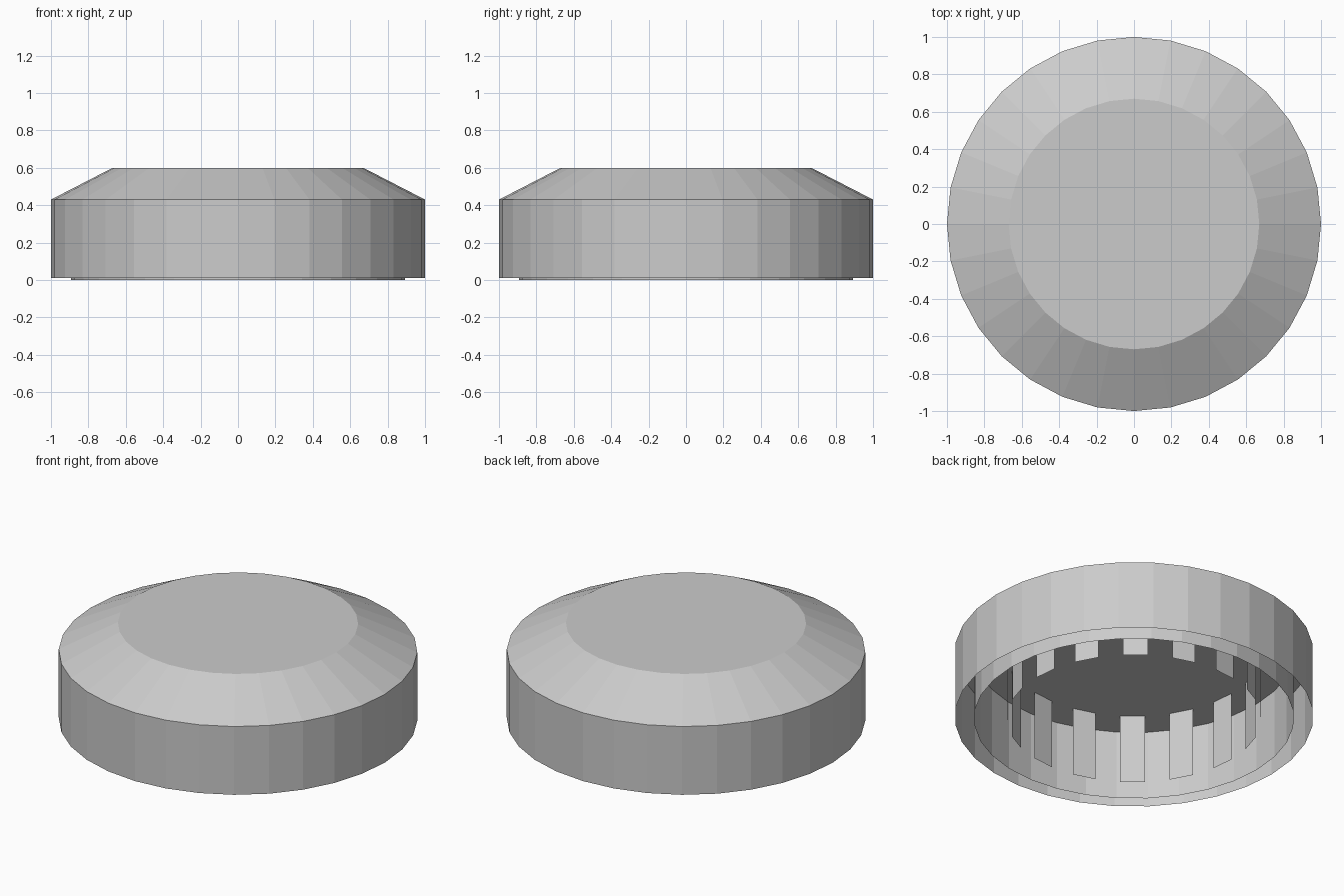
import bpy, bmesh
from math import cos, sin, tau

if "Cube" in bpy.data.objects:
    bpy.data.objects.remove(bpy.data.objects["Cube"])

SIDES = 32


def ring(bm, r, z):
    return [bm.verts.new((r * cos(tau * i / SIDES), r * sin(tau * i / SIDES), z))
            for i in range(SIDES)]


def lathe(name, profile, cap=False, step=1, inward=False):
    """Join rings given as (radius, z); step 2 keeps only every other facet."""
    bm = bmesh.new()
    rings = [ring(bm, r, z) for r, z in profile]
    for a, b in zip(rings, rings[1:]):
        for i in range(0, SIDES, step):
            j = (i + 1) % SIDES
            bm.faces.new((a[i], a[j], b[j], b[i]))
    if cap:
        bm.faces.new(rings[-1])
    if inward:
        bmesh.ops.reverse_faces(bm, faces=bm.faces[:])
    mesh = bpy.data.meshes.new(name)
    bm.to_mesh(mesh)
    bm.free()
    obj = bpy.data.objects.new(name, mesh)
    bpy.context.collection.objects.link(obj)
    return obj


# Outer wall with sloped shoulder and flat top
lathe("outer_shell", [(1, 0.01), (1, 0.43), (0.67, 0.6)], cap=True)
# Thin inner skirt, open gap to the outer wall
lathe("inner_skirt", [(0.893, 0), (0.893, 0.425)], inward=True)
# Ceiling on the underside
lathe("ceiling", [(1, 0.425)], cap=True, inward=True)
# Ring of separate grip tabs hanging from the ceiling
lathe("grip_tabs", [(0.71, 0), (0.71, 0.425)], step=2, inward=True)
